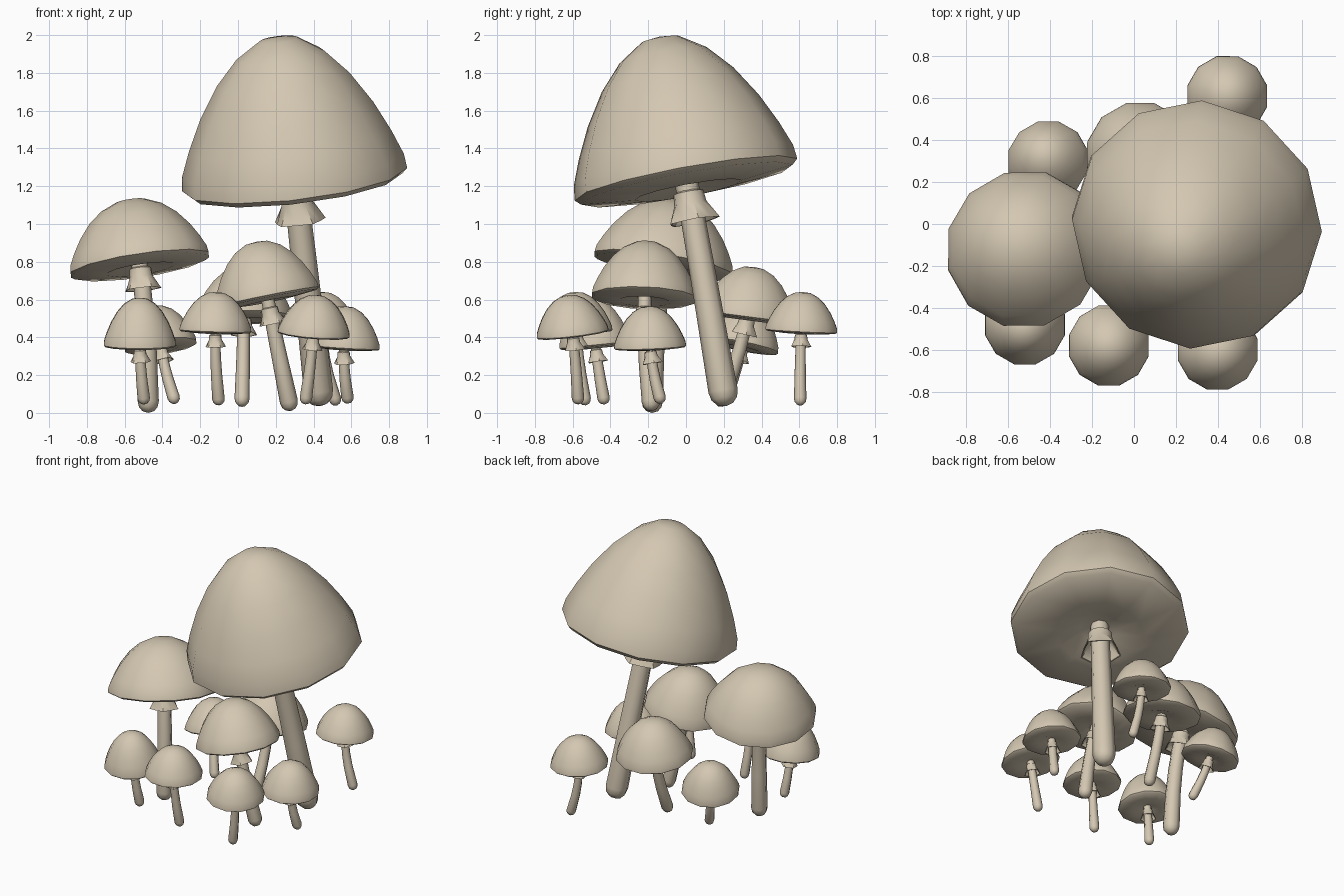
import bpy, bmesh, math
from mathutils import Vector

if "Cube" in bpy.data.objects:
    bpy.data.objects.remove(bpy.data.objects["Cube"])

mat = bpy.data.materials.new("pale beige")
mat.diffuse_color = (0.66, 0.575, 0.445, 1)
mat.use_nodes = True
mat.node_tree.nodes["Principled BSDF"].inputs["Base Color"].default_value = mat.diffuse_color
UP = Vector((0, 0, 1))


def finish(name, bm, angle=50, flat_from=None):
    """Turn a bmesh into a smooth object; faces from index flat_from on stay flat."""
    for i, f in enumerate(bm.faces):
        f.smooth = flat_from is None or i < flat_from
    me = bpy.data.meshes.new(name)
    bm.to_mesh(me)
    bm.free()
    me.set_sharp_from_angle(angle=math.radians(angle))
    me.materials.append(mat)
    ob = bpy.data.objects.new(name, me)
    bpy.context.collection.objects.link(ob)
    return ob


def skin(bm, rings, closed_loop=False):
    """Bridge rings of vertices; a ring of one vertex is a pole."""
    pairs = list(zip(rings, rings[1:] + rings[:1])) if closed_loop else list(zip(rings, rings[1:]))
    for a, b in pairs:
        n = max(len(a), len(b))
        for i in range(n):
            j = (i + 1) % n
            if len(a) == 1:
                bm.faces.new((a[0], b[j], b[i]))
            elif len(b) == 1:
                bm.faces.new((a[i], a[j], b[0]))
            else:
                bm.faces.new((a[i], a[j], b[j], b[i]))


def ring(bm, centre, axis, r, n, phase=0.0, wobble=0.0):
    if r < 1e-6:
        return [bm.verts.new(centre)]
    q = UP.rotation_difference(axis)
    out = []
    for i in range(n):
        a = phase + math.tau * i / n
        k = r * (1 + wobble * (-1) ** i)
        out.append(bm.verts.new(centre + q @ Vector((k * math.cos(a), k * math.sin(a), 0))))
    return out


# cap outline from apex to rim, then the gills and the hollow around the stem (radius, height)
TOP = [(0, 1), (.17, .98), (.39, .87), (.59, .70), (.77, .48), (.90, .27), (.985, .10), (1, 0)]
UNDER = [(.95, -.035), (.48, -.075), (.22, 0), (0, .02)]


def cap(name, c, axis, R, H, power, phase):
    bm = bmesh.new()
    n = 12
    rings = [ring(bm, c + axis * H * h, axis, R * r ** power, n, phase) for r, h in TOP]
    rings += [ring(bm, c + axis * H * h, axis, R * r, n, phase) for r, h in UNDER]
    skin(bm, rings)
    bmesh.ops.reverse_faces(bm, faces=bm.faces)
    finish(name, bm, 40, n * (len(TOP) - 1))


def mushroom(name, c, slope, R, H, base, rb, rs, drop, power=0.88, phase=0.26):
    """c rim centre, slope of the rim along x and y, base = bottom of the stem."""
    c, base = Vector(c), Vector(base)
    axis = Vector((-slope[0], -slope[1], 1)).normalized()
    cap(name + "_cap", c, axis, R, H, power, phase)

    # stem: rounded foot, gently bent path that ends inside the cap
    end = c + axis * H * 0.2
    mid = c - axis * (c.z - base.z) * 0.4
    point = lambda t: base * (1 - t) ** 2 + mid * 2 * t * (1 - t) + end * t * t
    tangent = lambda t: ((mid - base) * (1 - t) + (end - mid) * t).normalized()
    length = (end - base).length
    foot = [(0, 0), (.15 * rb, .55 * rb), (.5 * rb, .88 * rb), (rb, rb)]
    prof = [(d / length, r) for d, r in foot]
    prof += [(t, rb + (rs - rb) * t) for t in (.35, .55, .75, 1)]
    bm = bmesh.new()
    rings = [ring(bm, point(t), tangent(t), r, 8) for t, r in prof]
    skin(bm, rings)
    bm.faces.new(rings[-1])
    finish(name + "_stem", bm)

    # ragged skirt around the upper stem
    t = 1 - (drop + H * 0.2) / length
    p, d = point(t), tangent(t)
    bm = bmesh.new()
    outline = [(.9, 2.8, 0), (1.35, 2.6, 0), (1.45, 1.6, 0), (2.2, 0, .08),
               (2.05, .02, .08), (1.3, 1.5, 0), (.9, 2.0, 0)]
    rings = [ring(bm, p + d * rs * h, d, rs * r, 10, 0.2, w) for r, h, w in outline]
    skin(bm, rings, True)
    bmesh.ops.recalc_face_normals(bm, faces=bm.faces)
    finish(name + "_skirt", bm, 45)


# the large mushrooms
mushroom("giant", (.30, 0, 1.235), (.115, .185), .60, .775, (.435, .21, .035), .078, .060, .25, 1.0, -.05)
mushroom("large", (-.52, -.12, .785), (.15, -.16), .382, .35, (-.475, -.18, 0), .056, .043, .15)
mushroom("medium_front", (.155, -.22, .612), (.20, -.04), .287, .30, (.28, -.18, .01), .048, .033, .16)
mushroom("medium_back", (.03, .325, .51), (0, -.13), .262, .265, (.02, .17, .035), .040, .031, .11)

# the small mushrooms: rim centre, slope, cap height, foot of the stem
small = [
    ((-.41, .30, .355), (.12, -.20), .215, (-.33, .20, .05)),
    ((-.52, -.48, .36), (0, .10), .25, (-.495, -.43, .045)),
    ((-.12, -.58, .435), (-.03, .03), .205, (-.10, -.53, .04)),
    ((.40, -.60, .42), (-.08, .12), .205, (.355, -.57, .045)),
    ((.445, .61, .435), (-.03, -.05), .205, (.525, .605, .04)),
    ((.56, -.19, .35), (-.06, .04), .215, (.585, -.13, .05)),
]
for i, (c, s, h, b) in enumerate(small):
    mushroom("small_%d" % (i + 1), c, s, .197, h, b, .033, .024, .095)
